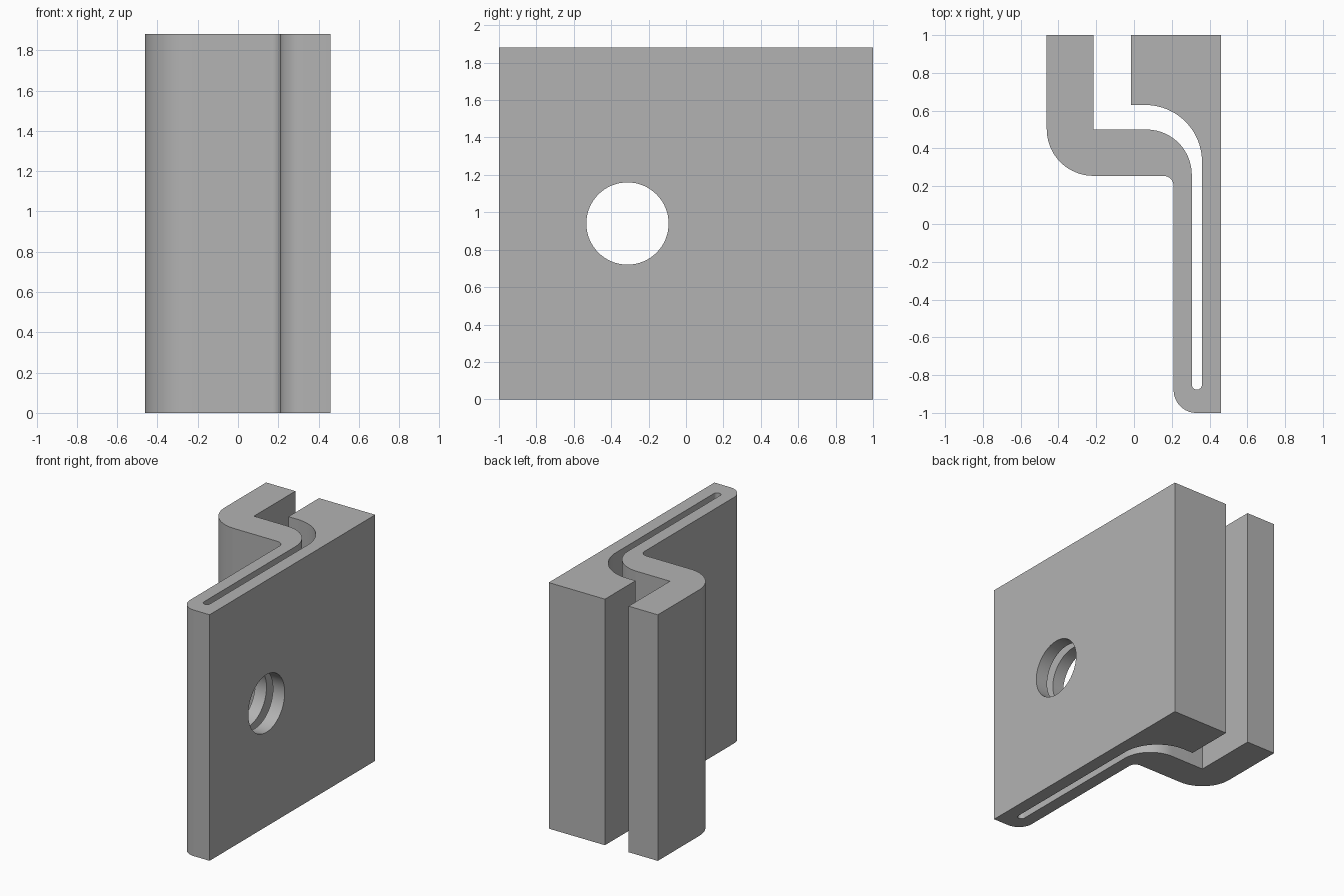
import bpy, bmesh
from math import cos, sin, radians, pi

cube = bpy.data.objects.get("Cube")
if cube:
    bpy.data.objects.remove(cube, do_unlink=True)

HEIGHT = 1.88


def arc(cx, cy, r, start, end, steps=20):
    """Points on an arc, angles in degrees."""
    angles = [radians(start + (end - start) * i / steps) for i in range(steps + 1)]
    return [(cx + r * cos(a), cy + r * sin(a)) for a in angles]


# Plan outline: thick plate, slot, then the folded clip arm
outline = [(0.46, -1), (0.46, 1), (-0.015, 1), (-0.015, 0.63)]
outline += arc(0.06, 0.33, 0.30, 90, 0)            # inner hollow of the plate
outline += arc(0.333, -0.85, 0.027, 0, -180, 12)   # slot end
outline += arc(0.066, 0.26, 0.24, 0, 90)           # inner bend of the arm
outline += [(-0.215, 0.5), (-0.215, 1), (-0.462, 1)]
outline += arc(-0.215, 0.502, 0.247, 180, 270)     # outer bend of the arm
outline += arc(0.155, 0.2, 0.055, 90, 0, 12)       # inside corner
outline += arc(0.33, -0.88, 0.12, 180, 270)        # folded end

bm = bmesh.new()
base = bm.faces.new([bm.verts.new((x, y, 0)) for x, y in outline])
top = bmesh.ops.extrude_face_region(bm, geom=[base])["geom"]
bmesh.ops.translate(bm, vec=(0, 0, HEIGHT),
                    verts=[v for v in top if isinstance(v, bmesh.types.BMVert)])
bmesh.ops.recalc_face_normals(bm, faces=bm.faces)
mesh = bpy.data.meshes.new("clip_bracket")
bm.to_mesh(mesh)
bm.free()
bracket = bpy.data.objects.new("clip_bracket", mesh)
bpy.context.collection.objects.link(bracket)

# Plain grey material
grey = bpy.data.materials.new("plain_grey")
grey.use_nodes = True
grey.diffuse_color = (0.45, 0.45, 0.45, 1)
grey.node_tree.nodes["Principled BSDF"].inputs["Base Color"].default_value = grey.diffuse_color
mesh.materials.append(grey)

# Round hole through both walls
bpy.ops.mesh.primitive_cylinder_add(vertices=64, radius=0.22, depth=0.8,
                                    location=(0.35, -0.313, HEIGHT / 2),
                                    rotation=(0, pi / 2, 0))
cutter = bpy.context.object
cutter.name = "hole_cutter"
cutter.hide_render = True
cutter.data.materials.append(grey)
cut = bracket.modifiers.new("hole", "BOOLEAN")
cut.operation = "DIFFERENCE"
cut.solver = "EXACT"
cut.object = cutter

bpy.ops.object.select_all(action="DESELECT")
bracket.select_set(True)
bpy.context.view_layer.objects.active = bracket
bpy.ops.object.modifier_apply(modifier=cut.name)
bpy.data.objects.remove(cutter, do_unlink=True)
bpy.ops.object.shade_smooth_by_angle(angle=radians(30))
